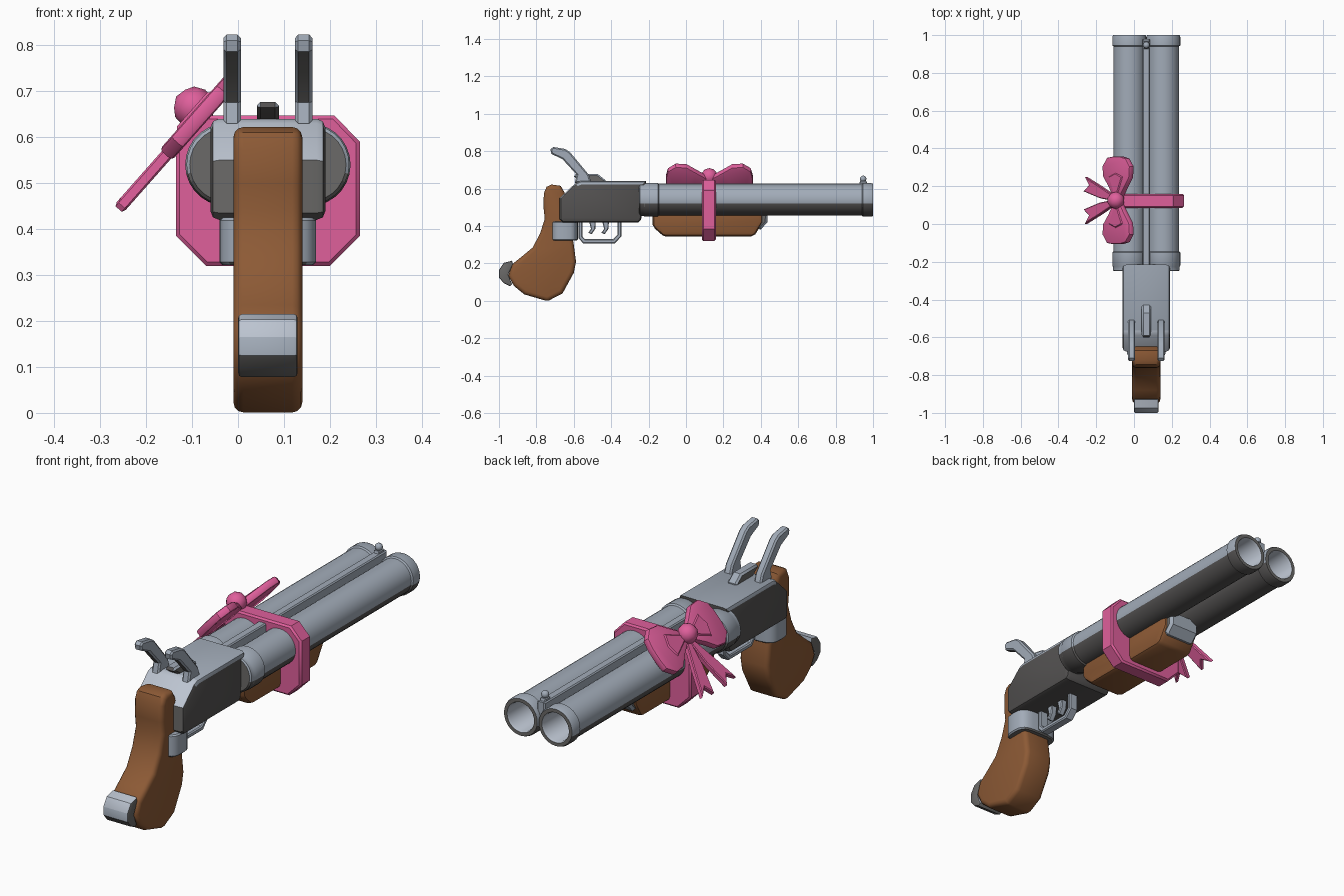
import bpy, bmesh, math
from mathutils import Vector

if "Cube" in bpy.data.objects:
    bpy.data.objects.remove(bpy.data.objects["Cube"])


def material(name, rgb):
    m = bpy.data.materials.new(name)
    m.diffuse_color = (*rgb, 1)
    m.use_nodes = True
    m.node_tree.nodes["Principled BSDF"].inputs["Base Color"].default_value = m.diffuse_color
    return m


STEEL = material("steel", (0.36, 0.41, 0.48))
DARK = material("dark_metal", (0.088, 0.084, 0.083))
MID = material("mid_metal", (0.145, 0.142, 0.138))
LIGHT = material("light_steel", (0.50, 0.55, 0.63))
WOOD = material("wood", (0.265, 0.102, 0.036))
PINK = material("pink_ribbon", (0.74, 0.115, 0.33))
METAL = [STEEL, DARK, MID, LIGHT]
CX = 0.065  # centre plane of the gun


def finish(name, bm, mats, rule=None, angle=35):
    """Turn a bmesh into a shaded object; rule(face) gives the material index."""
    bmesh.ops.recalc_face_normals(bm, faces=bm.faces)
    bm.normal_update()
    if rule:
        for f in bm.faces:
            f.material_index = rule(f)
    me = bpy.data.meshes.new(name)
    bm.to_mesh(me)
    bm.free()
    for m in mats:
        me.materials.append(m)
    ob = bpy.data.objects.new(name, me)
    bpy.context.collection.objects.link(ob)
    bpy.ops.object.select_all(action='DESELECT')
    ob.select_set(True)
    bpy.context.view_layer.objects.active = ob
    bpy.ops.object.shade_smooth_by_angle(angle=math.radians(angle))
    return ob


def along_x(a, b, d): return Vector((d, a, b))
def along_y(a, b, d): return Vector((a, d, b))
def along_z(a, b, d): return Vector((a, b, d))


def prism(name, pts, lo, hi, to3d, mats, bevel=0.01, segs=2, rule=None, angle=35):
    """Extrude an outline from lo to hi and round the rims of both caps."""
    bm = bmesh.new()
    rings = [[bm.verts.new(to3d(a, b, d)) for a, b in pts] for d in (lo, hi)]
    caps = [bm.faces.new(r) for r in rings]
    for i in range(len(pts)):
        j = (i + 1) % len(pts)
        bm.faces.new((rings[0][i], rings[0][j], rings[1][j], rings[1][i]))
    bmesh.ops.recalc_face_normals(bm, faces=bm.faces)
    if bevel:
        rim = [e for f in caps for e in f.edges]
        bmesh.ops.bevel(bm, geom=rim, offset=bevel, segments=segs, profile=0.5,
                        affect='EDGES', clamp_overlap=True)
    return finish(name, bm, mats, rule, angle)


def lathe(name, profile, x, z, mats, rule=None, n=28):
    """Revolve (radius, y) points about an axis along y."""
    bm = bmesh.new()
    rings = []
    for r, y in profile:
        rings.append([bm.verts.new((x + r * math.cos(2 * math.pi * k / n), y,
                                    z + r * math.sin(2 * math.pi * k / n))) for k in range(n)])
    for a, b in zip(rings, rings[1:]):
        for k in range(n):
            bm.faces.new((a[k], a[(k + 1) % n], b[(k + 1) % n], b[k]))
    bm.faces.new(rings[0])
    bm.faces.new(rings[-1])
    return finish(name, bm, mats, rule)


def ball(name, loc, r, mat, sub=2):
    bm = bmesh.new()
    bmesh.ops.create_icosphere(bm, subdivisions=sub, radius=r)
    bmesh.ops.translate(bm, verts=bm.verts, vec=loc)
    return finish(name, bm, [mat])


def underside(f):
    return 2 if f.normal.z < -0.25 and abs(f.normal.x) < 0.4 else 0


def dull_sides(f):
    return 2 if abs(f.normal.x) > 0.8 or f.normal.z < -0.5 else 0


# Twin hollow barrels with breech and muzzle collars
tube = [(0.08, -0.25), (0.087, -0.245), (0.087, -0.225), (0.09, -0.22), (0.09, -0.15),
        (0.083, -0.145), (0.083, 0.94), (0.09, 0.945), (0.09, 0.99), (0.086, 1.0),
        (0.07, 1.0), (0.066, 0.99), (0.066, 0.55)]
for side, x in (("left", CX - 0.09), ("right", CX + 0.09)):
    def barrel_rule(f, x=x):
        c = f.calc_center_median()
        if abs(f.normal.y) > 0.9:
            return 2
        if math.hypot(c.x - x, c.z - 0.54) < 0.07:
            return 3
        return 1 if f.normal.z < -0.3 else 2 if f.normal.z < -0.15 else 0
    lathe(side + "_barrel", tube, x, 0.54, METAL, barrel_rule)

# Rib between the barrels and bead sight
prism("barrel_rib", [(-0.22, 0.52), (-0.22, 0.628), (0.98, 0.628), (0.98, 0.52)],
      CX - 0.02, CX + 0.02, along_x, METAL, 0.005, 1, underside)
prism("sight_base", [(0.925, 0.62), (0.93, 0.64), (0.965, 0.64), (0.97, 0.62)],
      CX - 0.015, CX + 0.015, along_x, [STEEL], 0.004, 1)
ball("sight_bead", (CX, 0.947, 0.652), 0.018, STEEL)


# Receiver with sloped rear top
def receiver_rule(f):
    n = f.normal
    if n.z < 0.3:
        return 2 if n.y < -0.8 else 1
    return 3 if n.y < -0.3 else 0


prism("receiver", [(-0.66, 0.42), (-0.675, 0.435), (-0.675, 0.55), (-0.59, 0.63), (-0.565, 0.64),
                   (-0.215, 0.64), (-0.215, 0.62), (-0.24, 0.435), (-0.255, 0.42)],
      CX - 0.125, CX + 0.125, along_x, METAL, 0.025, 2, receiver_rule)

# Pair of hammers and the opening lever
hammer = [(-0.725, 0.81), (-0.71, 0.823), (-0.645, 0.812), (-0.62, 0.795), (-0.52, 0.675),
          (-0.505, 0.63), (-0.595, 0.63), (-0.585, 0.675), (-0.66, 0.757), (-0.72, 0.786)]
for side, s in (("left", -1), ("right", 1)):
    x = CX + s * 0.078
    prism(side + "_hammer", hammer, x - 0.019, x + 0.019, along_x, METAL, 0.007, 1, underside)
prism("opening_lever", [(-0.60, 0.665), (-0.59, 0.677), (-0.47, 0.677), (-0.43, 0.645),
                        (-0.43, 0.63), (-0.55, 0.63)],
      CX - 0.024, CX + 0.024, along_x, METAL, 0.008, 1,
      lambda f: 1 if f.normal.z < -0.1 or f.normal.y < -0.6 else dull_sides(f))

# Wooden grip
prism("grip", [(-0.72, 0.622), (-0.745, 0.61), (-0.76, 0.575), (-0.762, 0.50), (-0.755, 0.44),
               (-0.78, 0.36), (-0.82, 0.285), (-0.88, 0.235), (-0.93, 0.195), (-0.95, 0.135),
               (-0.92, 0.08), (-0.865, 0.035), (-0.75, 0.001), (-0.735, 0.001), (-0.66, 0.04),
               (-0.60, 0.15), (-0.588, 0.21), (-0.60, 0.30), (-0.62, 0.43), (-0.65, 0.58),
               (-0.67, 0.615)],
      CX - 0.075, CX + 0.075, along_x, [WOOD], 0.022, 3)


# Metal butt cap and ferrule
def cap_rule(f):
    n = f.normal
    if n.z < -0.3 or abs(n.x) > 0.8:
        return 2
    return 3 if n.z > 0.3 else 0


prism("butt_cap", [(-0.93, 0.215), (-0.975, 0.203), (-1.0, 0.165), (-1.0, 0.125), (-0.975, 0.095),
                   (-0.94, 0.078), (-0.93, 0.09), (-0.95, 0.14), (-0.925, 0.195)],
      CX - 0.065, CX + 0.065, along_x, METAL, 0.008, 2, cap_rule)


def rounded(cx, cy, rx, ry, n=24, p=0.6):
    """Superellipse outline."""
    out = []
    for k in range(n):
        c, s = math.cos(2 * math.pi * k / n), math.sin(2 * math.pi * k / n)
        out.append((cx + rx * math.copysign(abs(c) ** p, c), cy + ry * math.copysign(abs(s) ** p, s)))
    return out


prism("ferrule", rounded(CX, -0.65, 0.105, 0.072), 0.322, 0.425, along_z, METAL, 0.006, 1, underside)

# Trigger guard and two triggers
prism("trigger_guard", [(-0.575, 0.425), (-0.575, 0.335), (-0.55, 0.308), (-0.38, 0.308),
                        (-0.345, 0.345), (-0.345, 0.425), (-0.367, 0.425), (-0.367, 0.354),
                        (-0.39, 0.33), (-0.54, 0.33), (-0.553, 0.344), (-0.553, 0.425)],
      CX - 0.022, CX + 0.022, along_x, METAL, 0.005, 1)
for i, y in enumerate((-0.50, -0.43)):
    prism("trigger_%d" % (i + 1), [(y - 0.018, 0.425), (y - 0.008, 0.385), (y - 0.022, 0.365),
                                   (y - 0.005, 0.356), (y + 0.015, 0.385), (y + 0.018, 0.425)],
          CX - 0.015, CX + 0.015, along_x, METAL, 0.004, 1)

# Wooden forestock with metal tip
prism("forestock", [(-0.178, 0.50), (-0.178, 0.405), (-0.165, 0.385), (-0.125, 0.35), (-0.11, 0.345),
                    (0.35, 0.345), (0.37, 0.355), (0.41, 0.42), (0.41, 0.50)],
      CX - 0.095, CX + 0.095, along_x, [WOOD], 0.022, 2)
prism("forestock_tip", [(0.36, 0.48), (0.375, 0.385), (0.40, 0.382), (0.435, 0.42), (0.437, 0.48)],
      CX - 0.08, CX + 0.08, along_x, METAL, 0.012, 1, lambda f: 2 if abs(f.normal.x) > 0.8 else 0)

# Ribbon band wrapped round the gun
prism("ribbon_band", [(-0.135, 0.385), (-0.07, 0.32), (0.20, 0.32), (0.265, 0.385),
                      (0.265, 0.59), (0.21, 0.647), (-0.08, 0.647), (-0.135, 0.59)],
      0.085, 0.16, along_y, [PINK], 0.008, 1)

# Bow lying in a tilted plane on the left shoulder
TILT = math.radians(48.5)
U = Vector((math.cos(TILT), 0, math.sin(TILT)))
N = Vector((-math.sin(TILT), 0, math.cos(TILT)))
V = Vector((0, 1, 0))
ORIGIN = Vector((-0.083, 0.125, 0.645))


def on_bow(u, v, d):
    return ORIGIN + U * u + V * v + N * d


loop = [(-0.025, 0.015), (-0.065, 0.075), (-0.106, 0.125), (-0.112, 0.18), (-0.075, 0.226),
        (-0.03, 0.232), (0.03, 0.232), (0.075, 0.222), (0.108, 0.18), (0.103, 0.12),
        (0.065, 0.07), (0.025, 0.015)]
fold = [(-0.012, 0.03), (-0.055, 0.125), (0.0, 0.145), (0.055, 0.125), (0.012, 0.03)]
tail = [(-0.03, -0.003), (-0.03, 0.025), (-0.14, 0.075), (-0.258, 0.124), (-0.225, 0.08),
        (-0.268, 0.048), (-0.14, 0.012)]
for side, s in (("rear", -1), ("front", 1)):
    def flip(pts, s=s): return [(u, s * v) for u, v in pts]
    prism(side + "_bow_loop", flip(loop), -0.018, 0.018, on_bow, [PINK], 0.009, 2)
    prism(side + "_bow_fold", flip(fold), 0.01, 0.023, on_bow, [PINK], 0.005, 1)
    prism(side + "_bow_tail", flip(tail), -0.014, 0.012, on_bow, [PINK], 0.004, 1)
ball("bow_knot", on_bow(0.006, 0, 0.022), 0.046, PINK)
